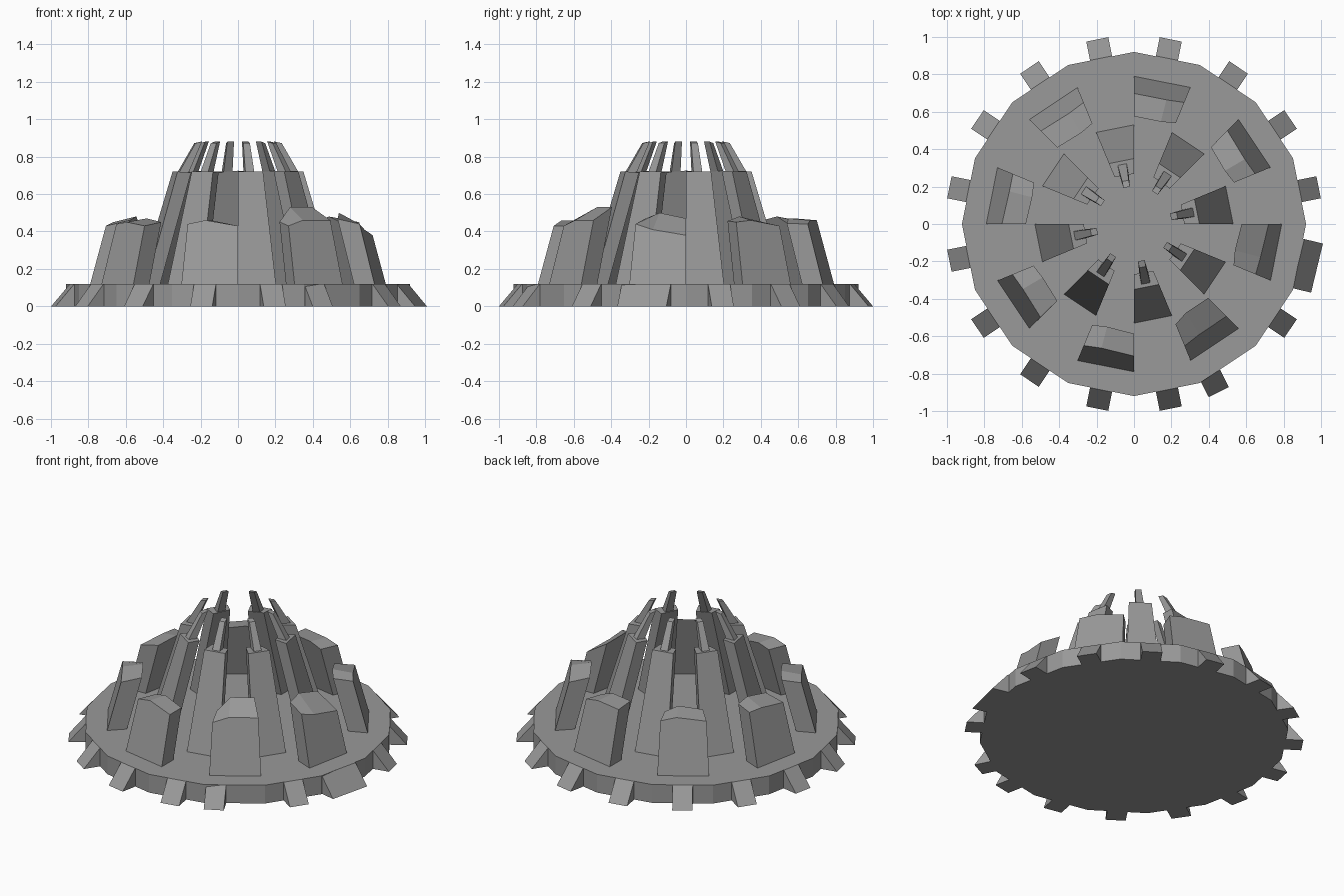
import bpy, bmesh
from math import radians, cos, sin
from mathutils import Vector

if "Cube" in bpy.data.objects:
    bpy.data.objects.remove(bpy.data.objects["Cube"])

STEP = 22.5      # sixteen-sided plan
DECK = 0.12

grey = bpy.data.materials.new("dark_grey")
grey.diffuse_color = (0.32, 0.32, 0.32, 1)
grey.use_nodes = True
grey.node_tree.nodes["Principled BSDF"].inputs["Base Color"].default_value = grey.diffuse_color


def make_object(name, verts, faces):
    mesh = bpy.data.meshes.new(name)
    bm = bmesh.new()
    vs = [bm.verts.new(v) for v in verts]
    for f in faces:
        bm.faces.new([vs[i] for i in f])
    bmesh.ops.recalc_face_normals(bm, faces=bm.faces[:])
    bm.to_mesh(mesh)
    bm.free()
    mesh.materials.append(grey)
    ob = bpy.data.objects.new(name, mesh)
    bpy.context.collection.objects.link(ob)
    return ob


def polar(r, deg, z):
    return Vector((r * cos(radians(deg)), r * sin(radians(deg)), z))


def wall(name, a0, a1, bottom, slope, thick, columns):
    """Leaning wall segment; columns = (fraction, outer height, inner height)."""
    verts, faces = [], []

    def chord(r, t, z):
        return polar(r, a0, z).lerp(polar(r, a1, z), t)

    for t, zo, zi in columns:
        verts += [chord(bottom, t, DECK),
                  chord(bottom - slope * (zo - DECK), t, zo),
                  chord(bottom - thick - slope * (zi - DECK), t, zi),
                  chord(bottom - thick, t, DECK)]
    n = len(columns)
    for c in range(n - 1):
        for i in range(4):
            j = (i + 1) % 4
            faces.append((c * 4 + i, c * 4 + j, c * 4 + 4 + j, c * 4 + 4 + i))
    faces += [(0, 1, 2, 3), tuple(4 * n - 4 + i for i in range(4))]
    return make_object(name, verts, faces)


# Base disc
N = 16
ring = [polar(0.92, i * STEP, z) for z in (0, DECK) for i in range(N)]
make_object("base_disc", ring,
            [tuple(range(N)), tuple(range(N, 2 * N))] +
            [(i, (i + 1) % N, N + (i + 1) % N, N + i) for i in range(N)])

# Wedge teeth around the rim, one per side: two shifted, one of them wide
for i in range(N):
    a = (i + 0.5) * STEP + {15: -2.3, 13: -7}.get(i, 0)
    half = 0.135 if i == 15 else 0.06
    d = polar(1, a, 0)
    side = Vector((-d.y, d.x, 0))
    up = Vector((0, 0, DECK))
    verts = []
    for s in (-half, half):
        verts += [d * 0.895 + side * s, d * 1.0065 + side * s,
                  d * 0.904 + side * s + up, d * 0.895 + side * s + up]
    make_object(f"rim_tooth_{i + 1}", verts,
                [(0, 1, 2, 3), (4, 5, 6, 7)] +
                [(k, (k + 1) % 4, 4 + (k + 1) % 4, 4 + k) for k in range(4)])

# Broken outer blocks: start, middle, end heights and rise towards the inside
blocks = [(.45, .46, .43, .02), (.44, .46, .46, .01), (.44, .46, .44, .02),
          (.45, .45, .43, .03), (.44, .45, .43, .02), (.44, .46, .43, .0),
          (.43, .46, .46, .07), (.44, .41, .38, .09)]
for k, (h0, h1, h2, rise) in enumerate(blocks):
    a = STEP + 45 * k
    cols = [(0, h0, h0 + rise * 0.3), (0.35, h1, h1 + rise), (1, h2, h2 + rise)]
    wall(f"outer_block_{k + 1}", a, a + STEP, 0.79, 0.27, 0.12, cols)

# Tall inner pillars, each with a thin inward-leaning spike
for k in range(8):
    a = 45 * k
    wall(f"inner_pillar_{k + 1}", a, a + STEP, 0.53, 0.3, 0.08,
         [(0, 0.72, 0.725), (1, 0.72, 0.715)])
    d = polar(1, a + STEP / 2, 0)
    side = Vector((-d.y, d.x, 0))
    verts = []
    for r0, r1, w, z in ((0.335, 0.28, 0.025, 0.70), (0.235, 0.20, 0.018, 0.88)):
        z2 = z - 0.008 if z > 0.8 else z
        verts += [d * r0 - side * w + Vector((0, 0, z2)),
                  d * r0 + side * w + Vector((0, 0, z2)),
                  d * r1 + side * w + Vector((0, 0, z)),
                  d * r1 - side * w + Vector((0, 0, z))]
    make_object(f"pillar_spike_{k + 1}", verts,
                [(0, 1, 2, 3), (4, 5, 6, 7)] +
                [(j, (j + 1) % 4, 4 + (j + 1) % 4, 4 + j) for j in range(4)])
